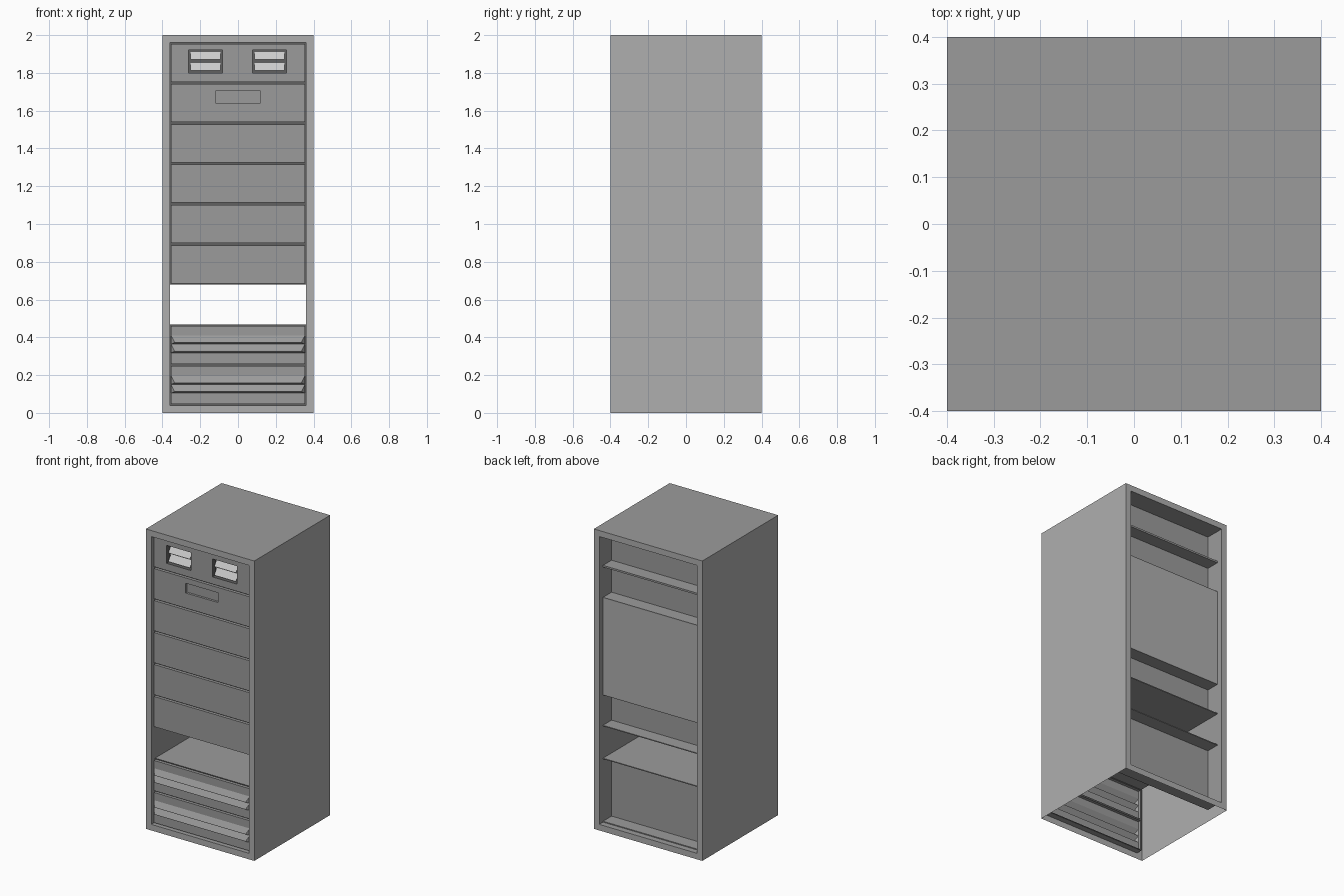
import bpy, bmesh

if "Cube" in bpy.data.objects:
    bpy.data.objects.remove(bpy.data.objects["Cube"])

HW, WALL, H = 0.40, 0.04, 2.0          # half width, frame width, height
IN = HW - WALL                         # half opening
PITCH = (H - 2 * WALL) / 9             # nine rack slots
FRONT, GROOVE, FACE = -0.40, -0.36, -0.38
BACK, BACK_IN, BACK_DEEP = 0.40, 0.36, 0.27
GAP_SLOT = 2


def grey(name, v):
    m = bpy.data.materials.new(name)
    m.diffuse_color = (v, v, v, 1)
    m.use_nodes = True
    m.node_tree.nodes["Principled BSDF"].inputs["Base Color"].default_value = m.diffuse_color
    return m


# Slot 0 frame grey, 1 panel grey, 2 dark groove, 3 light slat
MATS = [grey("frame_grey", 0.43), grey("panel_grey", 0.33),
        grey("groove_dark", 0.12), grey("slat_light", 0.57)]


def slot_z(i):
    return WALL + i * PITCH


def quad(bm, pts, mat=1):
    bm.faces.new([bm.verts.new(p) for p in pts]).material_index = mat


def sheet(bm, r, y, holes=(), mat=1):
    """Flat sheet facing along y over rect r = (x0, x1, z0, z1), minus rectangular holes."""
    xs = sorted({r[0], r[1], *[v for h in holes for v in h[:2]]})
    zs = sorted({r[2], r[3], *[v for h in holes for v in h[2:]]})
    for x0, x1 in zip(xs, xs[1:]):
        for z0, z1 in zip(zs, zs[1:]):
            cx, cz = (x0 + x1) / 2, (z0 + z1) / 2
            if any(h[0] < cx < h[1] and h[2] < cz < h[3] for h in holes):
                continue
            pts = [(x0, y, z0), (x1, y, z0), (x1, y, z1), (x0, y, z1)]
            quad(bm, pts if y < 0 else pts[::-1], mat)


def ring(bm, a, ya, b, yb, mat=1):
    """Four faces joining rect a at depth ya to rect b at depth yb."""
    def corners(r, y):
        return [(r[0], y, r[2]), (r[1], y, r[2]), (r[1], y, r[3]), (r[0], y, r[3])]
    p, q = corners(a, ya), corners(b, yb)
    for i in range(4):
        j = (i + 1) % 4
        quad(bm, [p[i], p[j], q[j], q[i]], mat)


def pocket(bm, a, ya, b, yb, mat=1):
    ring(bm, a, ya, b, yb, mat)
    sheet(bm, b, yb, (), mat)


def finish(bm, name):
    bmesh.ops.remove_doubles(bm, verts=bm.verts, dist=1e-5)
    bmesh.ops.dissolve_limit(bm, angle_limit=0.01, verts=bm.verts, edges=bm.edges,
                             delimit={'MATERIAL'})
    me = bpy.data.meshes.new(name)
    for m in MATS:
        me.materials.append(m)
    bm.to_mesh(me)
    bm.free()
    bpy.context.collection.objects.link(bpy.data.objects.new(name, me))


def inset(r, d):
    return (r[0] + d, r[1] - d, r[2] + d, r[3] - d)


# Cabinet shell: sides, top, front and back frames, open underneath
bm = bmesh.new()
outer = (-HW, HW, 0, H)
opening = (-IN, IN, WALL, H - WALL)
for s in (-1, 1):
    pts = [(s * HW, FRONT, 0), (s * HW, BACK, 0), (s * HW, BACK, H), (s * HW, FRONT, H)]
    quad(bm, pts if s > 0 else pts[::-1], 0)
quad(bm, [(-HW, FRONT, H), (HW, FRONT, H), (HW, BACK, H), (-HW, BACK, H)])
for y, y_in in ((FRONT, GROOVE), (BACK, BACK_IN)):
    sheet(bm, outer, y, [opening], 0)
    ring(bm, opening, y, opening, y_in)
finish(bm, "cabinet_shell")

# Empty slot running right through the cabinet
bm = bmesh.new()
gap = (-IN, IN, slot_z(GAP_SLOT), slot_z(GAP_SLOT + 1))
ring(bm, gap, GROOVE, gap, BACK_IN)
finish(bm, "open_bay")

# Front units: raised panels separated by narrow grooves
for i in range(9):
    if i == GAP_SLOT:
        continue
    bm = bmesh.new()
    slot = (-IN, IN, slot_z(i), slot_z(i + 1))
    plate = inset(slot, 0.006)
    sheet(bm, slot, GROOVE, [plate], 2)
    ring(bm, plate, GROOVE, plate, FACE)
    holes, name = [], "blank_panel"
    if i < 2:
        # Wide hipped louvres, sloping out from the panel
        name = "louvre_panel"
        for z in (0.064, 0.111):
            h = (-0.354, 0.354, slot_z(i) + z, slot_z(i) + z + 0.045)
            pocket(bm, h, FACE, (-0.337, 0.337, h[2] + 0.008, h[2] + 0.012), FRONT)
            holes.append(h)
    elif i == 7:
        # Shallow recessed plate
        name = "handle_panel"
        h = (-0.12, 0.12, 1.64, 1.705)
        pocket(bm, h, FACE, h, FACE + 0.015)
        holes.append(h)
    elif i == 8:
        # Two vents with a pair of slanted slats each
        name = "vent_panel"
        for cx in (-0.172, 0.167):
            h = (cx - 0.09, cx + 0.09, 1.80, 1.92)
            pocket(bm, h, FACE, h, FACE + 0.035, 2)
            holes.append(h)
            for z in (1.812, 1.87):
                x0, x1 = cx - 0.08, cx + 0.08
                quad(bm, [(x0, FACE + 0.005, z), (x1, FACE + 0.005, z),
                          (x1, FACE + 0.032, z + 0.04), (x0, FACE + 0.032, z + 0.04)], 3)
    sheet(bm, plate, FACE, holes)
    finish(bm, f"{name}_{i}")

# Rear covers: recessed bays and one flush cover, as (first slot, end slot, recessed)
for a, b, deep in ((0, 2, True), (3, 4, True), (4, 7, False), (7, 8, True), (8, 9, True)):
    bm = bmesh.new()
    r = (-IN, IN, slot_z(a), slot_z(b))
    if deep:
        hole = (-IN, IN, r[2] + 0.006, r[3] - (0 if b == 9 else 0.006))
        sheet(bm, r, BACK_IN, [hole])
        pocket(bm, hole, BACK_IN, hole, BACK_DEEP)
    else:
        sheet(bm, r, BACK_IN, (), 0)
    finish(bm, f"rear_cover_{a}")
